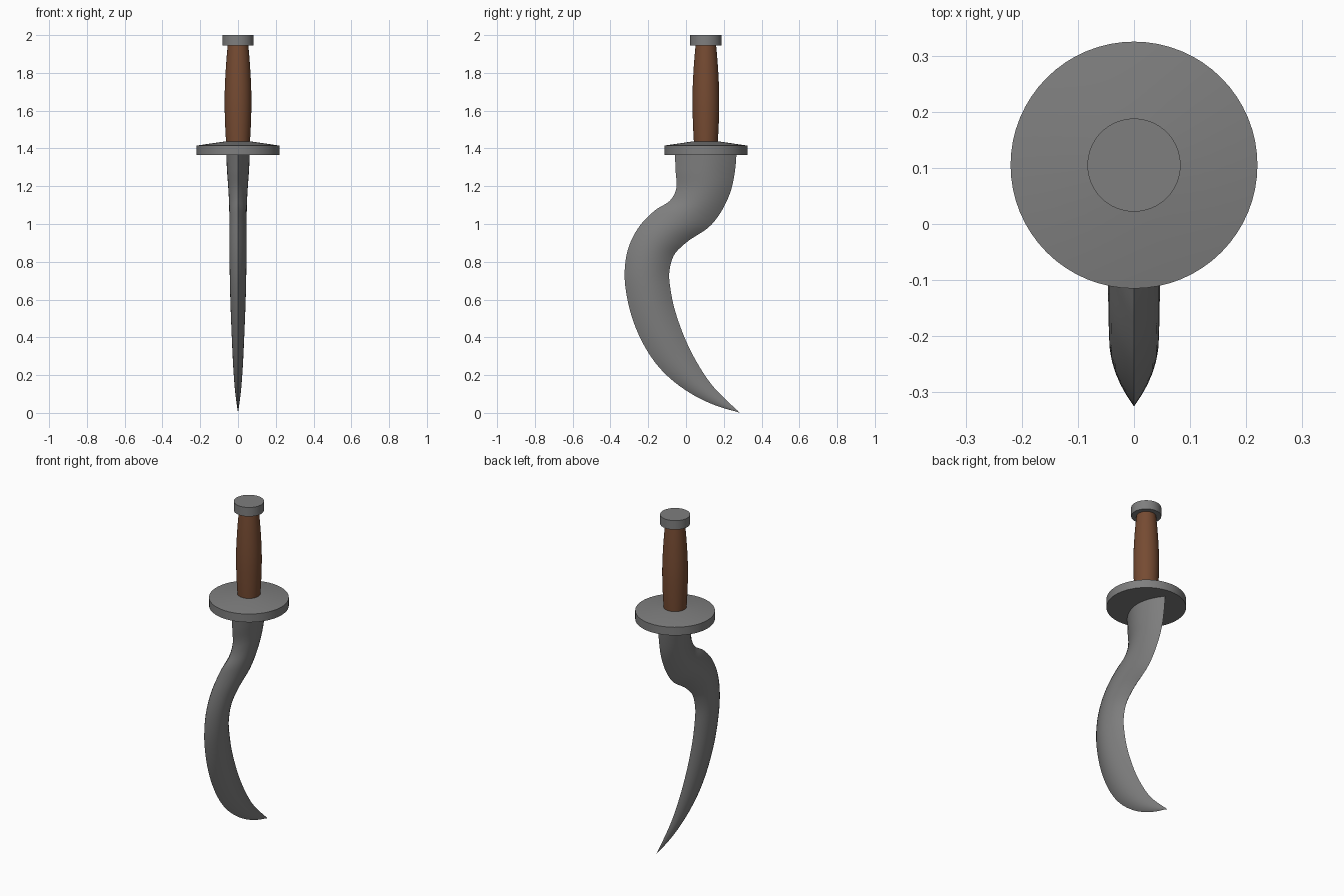
import bpy, bmesh, math
from mathutils import Vector
from mathutils.geometry import interpolate_bezier

if "Cube" in bpy.data.objects:
    bpy.data.objects.remove(bpy.data.objects["Cube"])

CY = 0.105  # hilt axis


def material(name, rgb):
    m = bpy.data.materials.new(name)
    m.diffuse_color = (*rgb, 1)
    m.use_nodes = True
    m.node_tree.nodes["Principled BSDF"].inputs["Base Color"].default_value = m.diffuse_color
    return m


steel = material("dark_steel", (0.21, 0.21, 0.21))
wood = material("wood_brown", (0.18, 0.07, 0.032))


def finish(bm, name, mat, angle=30):
    bmesh.ops.remove_doubles(bm, verts=bm.verts, dist=1e-5)
    bmesh.ops.recalc_face_normals(bm, faces=bm.faces)
    me = bpy.data.meshes.new(name)
    bm.to_mesh(me)
    bm.free()
    me.materials.append(mat)
    ob = bpy.data.objects.new(name, me)
    bpy.context.collection.objects.link(ob)
    bpy.ops.object.select_all(action='DESELECT')
    ob.select_set(True)
    bpy.context.view_layer.objects.active = ob
    bpy.ops.object.shade_smooth_by_angle(angle=math.radians(angle))


def smooth_path(pts, steps):
    # smooth curve through points, tangents weighted by chord length
    n = len(pts)
    d = [(pts[i + 1] - pts[i]).length for i in range(n - 1)]
    s = [(pts[i + 1] - pts[i]) / d[i] for i in range(n - 1)]
    tan = [(s[i - 1] * d[i] + s[i] * d[i - 1]) / (d[i - 1] + d[i])
           for i in range(1, n - 1)]
    tan = [2 * s[0] - tan[0]] + tan + [2 * s[-1] - tan[-1]]
    out = [pts[0]]
    for i in range(n - 1):
        out += interpolate_bezier(pts[i], pts[i] + tan[i] * d[i] / 3,
                                  pts[i + 1] - tan[i + 1] * d[i] / 3,
                                  pts[i + 1], steps + 1)[1:]
    return out


def turned(name, profile, mat, sides=64):
    # closed solid of revolution about the hilt axis
    bm = bmesh.new()
    rings = [[bm.verts.new((r * math.cos(2 * math.pi * k / sides),
                            CY + r * math.sin(2 * math.pi * k / sides), z))
              for k in range(sides)] for r, z in profile]
    for a, b in zip(rings, rings[1:]):
        for k in range(sides):
            j = (k + 1) % sides
            bm.faces.new((a[k], a[j], b[j], b[k]))
    bm.faces.new(rings[0])
    bm.faces.new(rings[-1])
    finish(bm, name, mat)


# Blade: front edge (y, z), back edge (y, z), half thickness
rows = [
    (-.060, 1.385, .267, 1.385, .063),
    (-.055, 1.28, .259, 1.28, .058),
    (-.053, 1.18, .240, 1.185, .051),
    (-.075, 1.135, .213, 1.115, .048),
    (-.167, 1.07, .135, .997, .046),
    (-.245, .99, -.008, .894, .046),
    (-.305, .873, -.060, .841, .045),
    (-.325, .746, -.087, .757, .044),
    (-.310, .600, -.077, .624, .041),
    (-.250, .413, -.024, .440, .034),
    (-.140, .238, .056, .270, .026),
    (.020, .106, .150, .132, .016),
    (.150, .042, .215, .066, .008),
    (.283, .004, .283, .004, 0),
]
front = smooth_path([Vector((r[4], r[0], r[1])) for r in rows], 6)
back = smooth_path([Vector((r[4], r[2], r[3])) for r in rows], 6)
N = 12
bm = bmesh.new()
rings = []
for f, b in zip(front[:-1], back[:-1]):
    ring = []
    for k in range(2 * N):
        s = k / N if k <= N else 2 - k / N
        side = 1 if k <= N else -1
        p = f.lerp(b, s)
        ring.append(bm.verts.new((side * f.x * 4 * s * (1 - s), p.y, p.z)))
    rings.append(ring)
tip = bm.verts.new((0, front[-1].y, 0))
for a, b in zip(rings, rings[1:]):
    for k in range(2 * N):
        j = (k + 1) % (2 * N)
        bm.faces.new((a[k], a[j], b[j], b[k]))
for k in range(2 * N):
    bm.faces.new((rings[-1][k], rings[-1][(k + 1) % (2 * N)], tip))
bm.faces.new(rings[0])
finish(bm, "blade", steel, 35)

# Round guard with shallow conical top
turned("guard", [(.22, 1.365), (.22, 1.415), (.07, 1.437), (.05, 1.437)], steel)

# Swelling wooden grip
grip_profile = smooth_path([Vector((r, z)) for r, z in (
    (.063, 1.43), (.069, 1.55), (.071, 1.66), (.066, 1.80), (.054, 1.95))], 5)
turned("grip", [(p.x, p.y) for p in grip_profile], wood)

# Pommel disc
turned("pommel", [(.083, 1.945), (.083, 2.0)], steel)
